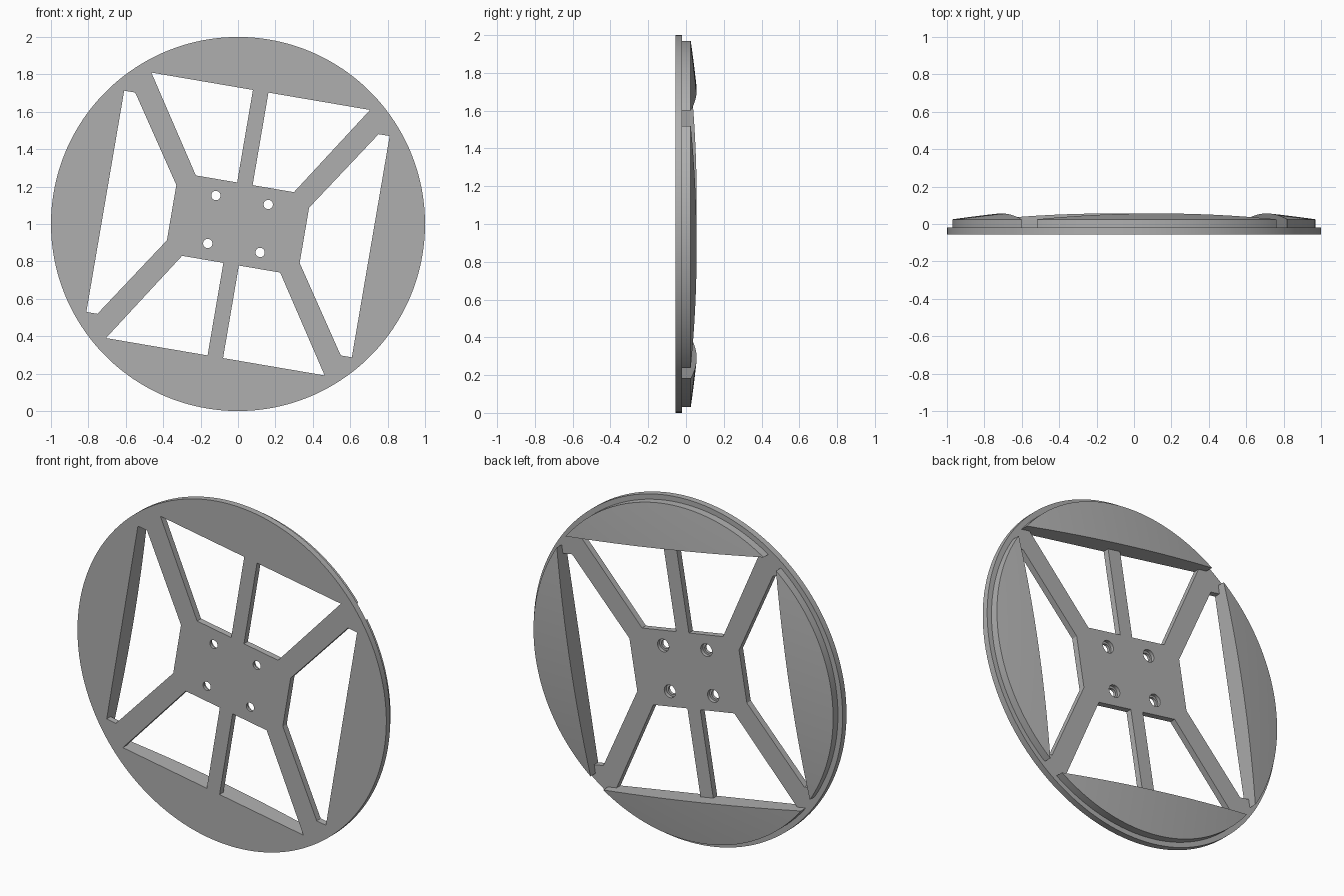
import bpy, bmesh
from math import radians, cos, sin, tau
from mathutils import Matrix

cube = bpy.data.objects.get("Cube")
if cube:
    bpy.data.objects.remove(cube, do_unlink=True)

FRONT, STEP, RIM, PEAK = -0.0565, -0.02, 0.025, 0.0565   # depths, front to back
CHORD, PAD_R = 0.72, 0.97

# Disc is drawn flat, then stood up with its back to +y and turned a little
STAND = (Matrix.Translation((0, 0, 1)) @ Matrix.Rotation(radians(9.7), 4, 'Y')
         @ Matrix(((-1, 0, 0, 0), (0, 0, 1, 0), (0, 1, 0, 0), (0, 0, 0, 1))))

grey = bpy.data.materials.new("grey")
grey.use_nodes = True
grey.diffuse_color = (0.43, 0.43, 0.43, 1)
grey.node_tree.nodes["Principled BSDF"].inputs["Base Color"].default_value = grey.diffuse_color


def make_object(name, bm):
    bmesh.ops.recalc_face_normals(bm, faces=bm.faces)
    mesh = bpy.data.meshes.new(name)
    bm.to_mesh(mesh)
    bm.free()
    mesh.materials.append(grey)
    obj = bpy.data.objects.new(name, mesh)
    bpy.context.collection.objects.link(obj)
    return obj


def prism(bm, outline, low, high):
    face = bm.faces.new([bm.verts.new((x, y, low)) for x, y in outline])
    top = bmesh.ops.extrude_face_region(bm, geom=[face])["geom"]
    verts = [v for v in top if isinstance(v, bmesh.types.BMVert)]
    bmesh.ops.translate(bm, verts=verts, vec=(0, 0, high - low))


def circle(radius, count, cx=0, cy=0):
    return [(cx + radius * cos(tau * i / count), cy + radius * sin(tau * i / count))
            for i in range(count)]


def cut(target, bm):
    cutter = make_object("cutter", bm)
    cutter.hide_render = True
    mod = target.modifiers.new("cut", 'BOOLEAN')
    mod.operation, mod.solver, mod.object = 'DIFFERENCE', 'EXACT', cutter
    bpy.context.view_layer.objects.active = target
    bpy.ops.object.modifier_apply(modifier=mod.name)
    bpy.data.objects.remove(cutter, do_unlink=True)


def finish(obj):
    obj.data.transform(STAND)
    bpy.ops.object.select_all(action='DESELECT')
    obj.select_set(True)
    bpy.context.view_layer.objects.active = obj
    bpy.ops.object.shade_smooth_by_angle(angle=radians(25))


# Face plate with spokes
bm = bmesh.new()
prism(bm, circle(1, 160), FRONT, STEP)
plate = make_object("face_plate", bm)

# Window openings and through holes
upper = [(0.042, 0.218), (0.266, 0.218), (0.593, CHORD), (0.042, CHORD)]
side = [(0.36, -0.15), (0.66, -0.6), (CHORD, -0.6),
        (CHORD, 0.6), (0.66, 0.6), (0.36, 0.15)]
signs = [(sx, sy) for sx in (1, -1) for sy in (1, -1)]
bm = bmesh.new()
for sx, sy in signs:
    prism(bm, [(x * sx, y * sy) for x, y in upper], -0.2, 0.2)
    prism(bm, circle(0.025, 24, 0.142 * sx, 0.13 * sy), -0.2, 0.2)
for sx in (1, -1):
    prism(bm, [(x * sx, y) for x, y in side], -0.2, 0.2)
cut(plate, bm)

# Counterbores on the back of the hub
bm = bmesh.new()
for sx, sy in signs:
    prism(bm, circle(0.037, 24, 0.142 * sx, 0.13 * sy), -0.04, 0.2)
cut(plate, bm)
finish(plate)

# Domed pads behind the rim: a turned ring sliced along a chord
curve = (PEAK - RIM) / (PAD_R ** 2 - CHORD ** 2)
radii = [PAD_R - (PAD_R - 0.6) * i / 10 for i in range(11)]
profile = [(0.6, STEP), (PAD_R, STEP)]
profile += [(r, RIM + curve * (PAD_R ** 2 - r * r)) for r in radii]

for i, name in enumerate(["top_pad", "right_pad", "bottom_pad", "left_pad"]):
    bm = bmesh.new()
    rings = [[bm.verts.new((x, y, h)) for x, y in circle(r, 160)] for r, h in profile]
    for a, b in zip(rings, rings[1:] + rings[:1]):
        for j in range(len(a)):
            k = (j + 1) % len(a)
            bm.faces.new((a[j], a[k], b[k], b[j]))
    sliced = bmesh.ops.bisect_plane(bm, geom=bm.verts[:] + bm.edges[:] + bm.faces[:],
                                    plane_co=(0, CHORD, 0), plane_no=(0, 1, 0),
                                    clear_inner=True)["geom_cut"]
    edges = [e for e in sliced if isinstance(e, bmesh.types.BMEdge)]
    bmesh.ops.contextual_create(bm, geom=edges)
    bm.transform(Matrix.Rotation(tau * i / 4, 4, 'Z'))
    finish(make_object(name, bm))
